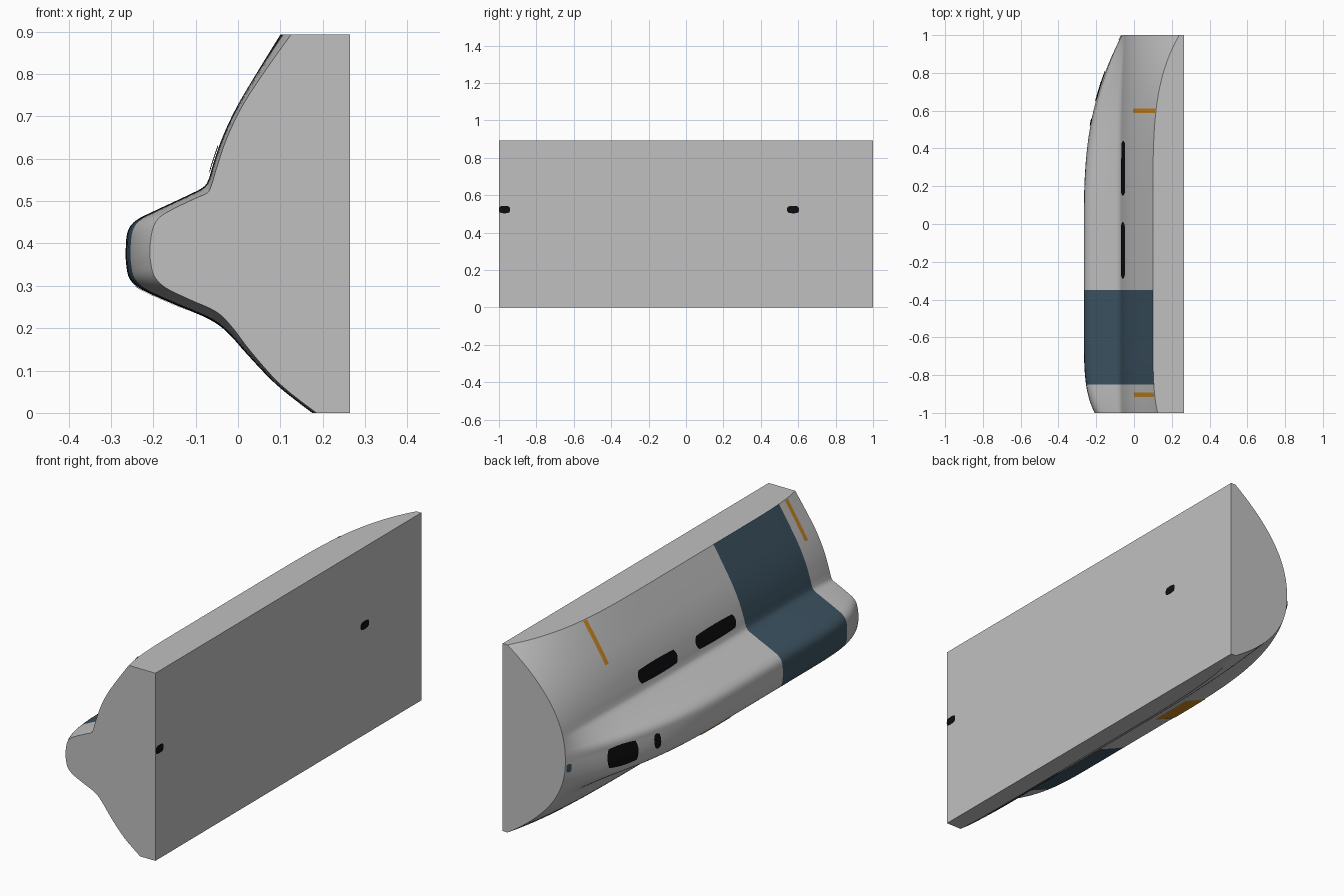
import bpy, bmesh, math

if "Cube" in bpy.data.objects:
    bpy.data.objects.remove(bpy.data.objects["Cube"])

BACK, TOP = 0.265, 0.893


def material(name, rgb):
    m = bpy.data.materials.new(name)
    m.diffuse_color = (*rgb, 1)
    m.use_nodes = True
    m.node_tree.nodes["Principled BSDF"].inputs["Base Color"].default_value = m.diffuse_color
    return m


GREY = material("hull grey", (0.53, 0.53, 0.53))
BLUE = material("slate blue", (0.045, 0.085, 0.12))
ORANGE = material("amber", (0.56, 0.23, 0.015))
BLACK = material("window black", (0.004, 0.004, 0.005))

# Cross-sections from top to bottom: x, z amidships, then x, z at the front end
PROFILE = [
    (.100, .893, .125, .893), (.050, .812, .067, .812), (0, .728, .012, .728),
    (-.035, .655, -.026, .650), (-.058, .590, -.050, .580), (-.069, .553, -.062, .540),
    (-.082, .533, -.072, .520), (-.120, .513, -.100, .507), (-.195, .478, -.150, .483),
    (-.240, .455, -.185, .462), (-.260, .430, -.201, .435), (-.265, .390, -.208, .390),
    (-.264, .350, -.206, .355), (-.255, .315, -.197, .322), (-.225, .290, -.170, .295),
    (-.150, .256, -.115, .268), (-.070, .222, -.050, .238), (-.025, .190, -.012, .200),
    (.020, .140, .030, .145), (.090, .067, .100, .067), (.175, 0, .185, 0)]


def smooth(points, steps=4):
    """Catmull-Rom curve through the points."""
    out = []
    for i in range(len(points) - 1):
        quad = [points[max(0, min(len(points) - 1, i + k))] for k in (-1, 0, 1, 2)]
        for s in range(steps):
            t = s / steps
            out.append(tuple(
                0.5 * (2*b + (c-a)*t + (2*a-5*b+4*c-d)*t*t + (3*b-a-3*c+d)*t**3)
                for a, b, c, d in zip(*quad)))
    return out + [points[-1]]


CURVE = smooth(PROFILE)


def section(y):
    """Skin outline at station y: waisted amidships, plain bulge at the far end."""
    out = []
    for x0, z0, x1, z1 in CURVE:
        if y < 0:
            t = max(0, (-y - 0.5) / 0.5) ** 4.5
            out.append((x0 + (x1 - x0) * t, z0 + (z1 - z0) * t))
        else:
            u = min(1, abs(z0 - 0.42) / (0.473 if z0 > 0.42 else 0.42))
            x2 = -0.065 + 0.305 * u ** 2.2
            t = y ** (2.5 + 1.7 * u)
            out.append((x0 + (x2 - x0) * t, z0))
    return out


def skin_x(y, z):
    s = section(y)
    for (xa, za), (xb, zb) in zip(s, s[1:]):
        if za >= z >= zb and za > zb:
            return xa + (xb - xa) * (za - z) / (za - zb)
    return s[0][0] if z > 0.5 else s[-1][0]


def finish(bm, name, mats, angle=None):
    bmesh.ops.recalc_face_normals(bm, faces=bm.faces[:])
    me = bpy.data.meshes.new(name)
    bm.to_mesh(me)
    bm.free()
    ob = bpy.data.objects.new(name, me)
    bpy.context.collection.objects.link(ob)
    for m in mats:
        me.materials.append(m)
    if angle:
        bpy.ops.object.select_all(action='DESELECT')
        ob.select_set(True)
        bpy.context.view_layer.objects.active = ob
        bpy.ops.object.shade_smooth_by_angle(angle=math.radians(angle))
    return ob


# Hull: lofted skin closed by flat back, top, bottom and ends, with a blue band
bm = bmesh.new()
rings = []
for i in range(81):
    y = -1 + i * 0.025
    outline = [(BACK, TOP)] + section(y) + [(BACK, 0)]
    rings.append([bm.verts.new((x, y, z)) for x, z in outline])
n = len(rings[0])
for i, (a, b) in enumerate(zip(rings, rings[1:])):
    mid = -1 + (i + 0.5) * 0.025
    for j in range(n):
        k = (j + 1) % n
        f = bm.faces.new((a[j], a[k], b[k], b[j]))
        if 1 <= j < n - 2 and -0.85 < mid < -0.35:
            f.material_index = 1
bm.faces.new(rings[0])
bm.faces.new(rings[-1])
finish(bm, "hull", [GREY, BLUE], 35)


def patch(name, mat, y0, y1, z0, z1, rounding=0.0, back=False, nu=16, nv=10):
    """Thin plate that follows the skin (or the flat back); rounding 1 is an ellipse."""
    bm = bmesh.new()
    grid = []
    for i in range(nu + 1):
        row = []
        for j in range(nv + 1):
            u, v = 2 * i / nu - 1, 2 * j / nv - 1
            y = (y0 + y1) / 2 + (y1 - y0) / 2 * u * math.sqrt(1 - rounding * v * v / 2)
            z = (z0 + z1) / 2 + (z1 - z0) / 2 * v * math.sqrt(1 - rounding * u * u / 2)
            x = BACK + 0.002 if back else skin_x(y, z) - 0.004
            row.append(bm.verts.new((x, y, z)))
        grid.append(row)
    for a, b in zip(grid, grid[1:]):
        for j in range(nv):
            # wound so that the skin plates face -x and the back plates face +x
            q = (a[j], a[j + 1], b[j + 1], b[j])
            bm.faces.new(q[::-1] if back else q)
    me = bpy.data.meshes.new(name)
    bm.to_mesh(me)
    bm.free()
    me.materials.append(mat)
    bpy.context.collection.objects.link(bpy.data.objects.new(name, me))


# Windows along the upper side
patch("rear_side_window", BLACK, 0.15, 0.44, 0.567, 0.632, 0.4)
patch("front_side_window", BLACK, -0.29, 0.01, 0.567, 0.632, 0.4)

# Openings on the nose of the side bulge
patch("nose_window", BLACK, 0.65, 0.81, 0.33, 0.43, 0.45)
patch("nose_port", BLACK, 0.52, 0.56, 0.35, 0.42, 0.8)
patch("tip_mark", BLUE, 0.975, 0.998, 0.365, 0.405, 0.6)

# Amber stripes on the upper side and a panel under the bulge
patch("rear_stripe", ORANGE, 0.588, 0.612, 0.712, 0.892)
patch("front_stripe", ORANGE, -0.917, -0.893, 0.725, 0.892)
patch("belly_panel", ORANGE, 0.0, 0.22, 0.243, 0.298)

# Small dark ports on the flat back
patch("back_port_a", BLACK, 0.54, 0.605, 0.503, 0.543, 0.7, back=True)
patch("back_port_b", BLACK, -1.0, -0.94, 0.503, 0.543, 0.7, back=True)
